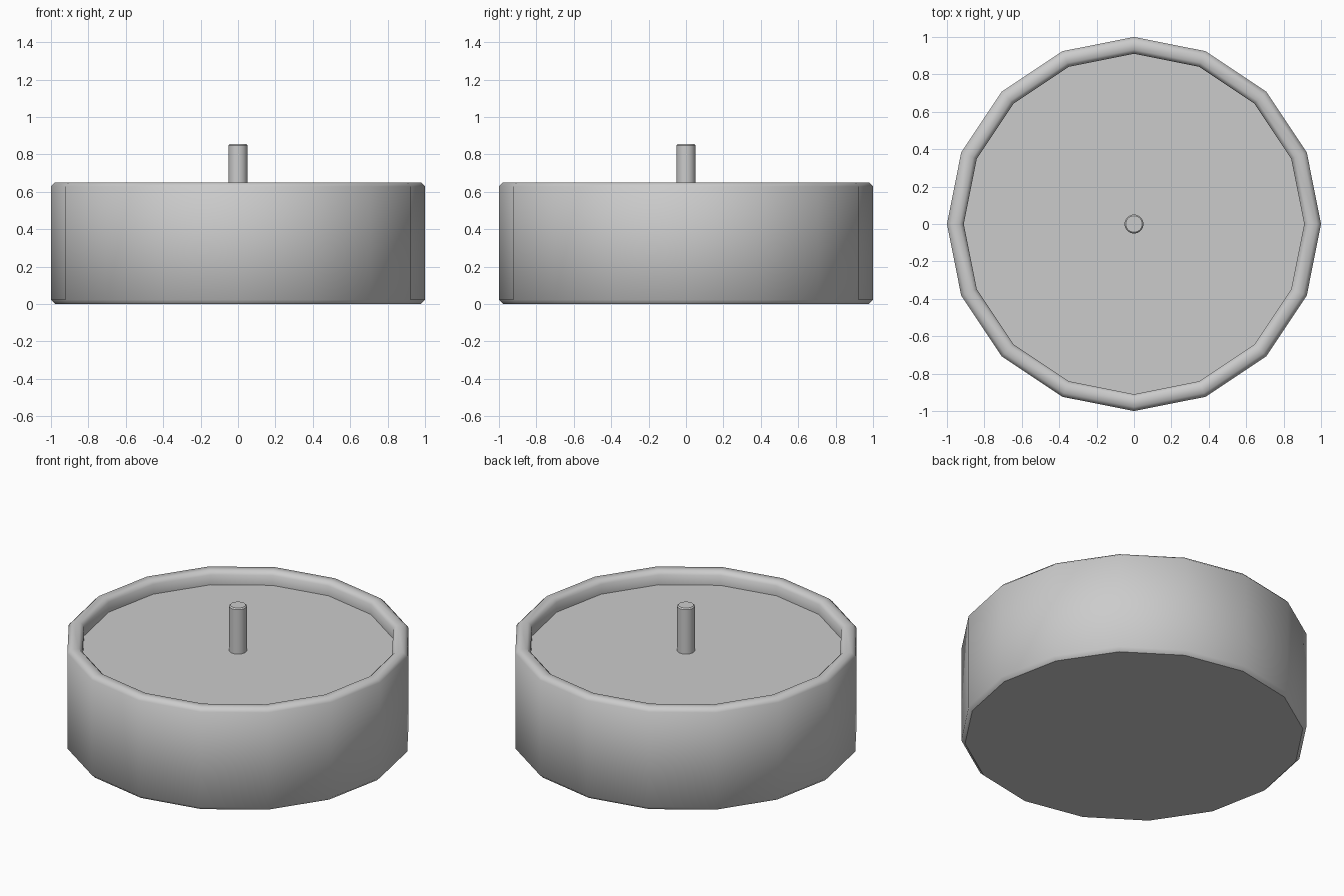
import bpy, math

cube = bpy.data.objects.get("Cube")
if cube:
    bpy.data.objects.remove(cube, do_unlink=True)

grey = bpy.data.materials.new("light grey")
grey.use_nodes = True
colour = (0.6, 0.6, 0.6, 1)
grey.diffuse_color = colour
grey.node_tree.nodes["Principled BSDF"].inputs["Base Color"].default_value = colour


def lathe(name, profile, sides, sharp_angle):
    """Turn a (radius, height) profile around z, closing both ends with caps."""
    verts = [(r * math.cos(math.tau * i / sides), r * math.sin(math.tau * i / sides), z)
             for r, z in profile for i in range(sides)]
    faces = [tuple(reversed(range(sides)))]
    for k in range(len(profile) - 1):
        for i in range(sides):
            j = (i + 1) % sides
            faces.append((k * sides + i, k * sides + j,
                          (k + 1) * sides + j, (k + 1) * sides + i))
    last = (len(profile) - 1) * sides
    faces.append(tuple(range(last, last + sides)))
    mesh = bpy.data.meshes.new(name)
    mesh.from_pydata(verts, [], faces)
    mesh.materials.append(grey)
    obj = bpy.data.objects.new(name, mesh)
    bpy.context.collection.objects.link(obj)
    bpy.ops.object.select_all(action="DESELECT")
    obj.select_set(True)
    bpy.context.view_layer.objects.active = obj
    bpy.ops.object.shade_smooth_by_angle(angle=math.radians(sharp_angle))
    return obj


# Round tray: bevelled foot, straight wall, soft rim and sunken floor
height, floor, inner, bevel = 0.65, 0.565, 0.91, 0.022
lathe("round_tray", [
    (1 - bevel, 0), (1, bevel),
    (1, height - bevel), (1 - bevel, height),
    (inner + bevel, height), (inner, height - bevel),
    (inner, floor),
], 16, 50)
# Keep the underside flat
tray = bpy.data.objects["round_tray"]
tray.data.polygons[0].use_smooth = False

# Centre pin with a lightly bevelled tip
lathe("centre_pin", [(0.051, floor - 0.02), (0.051, 0.848), (0.044, 0.855)], 32, 40)
